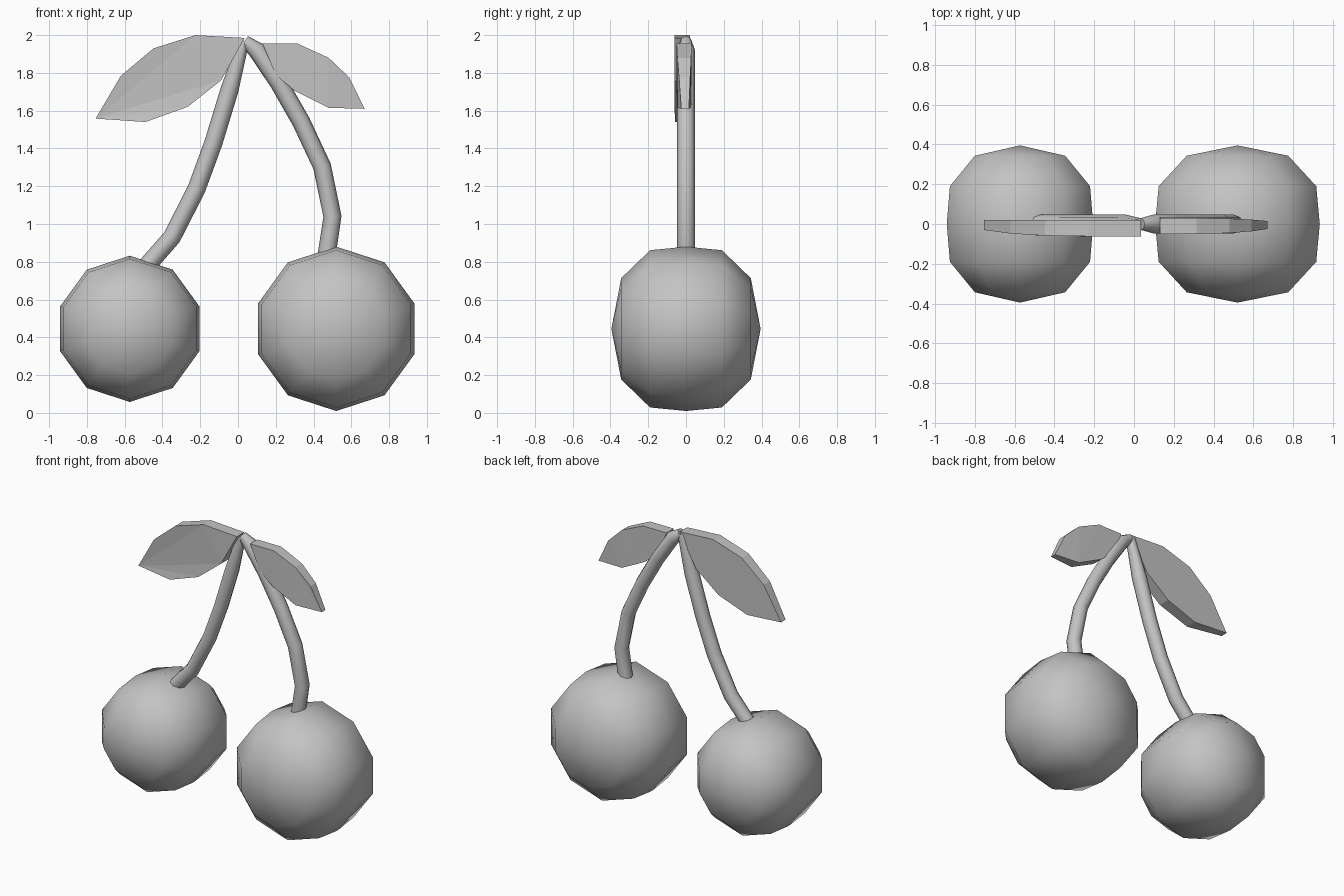
import bpy, bmesh, math
from mathutils import Vector

cube = bpy.data.objects.get("Cube")
if cube:
    bpy.data.objects.remove(cube, do_unlink=True)

grey = bpy.data.materials.new("plain_grey")
grey.use_nodes = True
colour = (0.55, 0.55, 0.55, 1)
grey.diffuse_color = colour
grey.node_tree.nodes["Principled BSDF"].inputs["Base Color"].default_value = colour

X, Y, Z = Vector((1, 0, 0)), Vector((0, 1, 0)), Vector((0, 0, 1))


def finish(name, bm, smooth):
    bmesh.ops.remove_doubles(bm, verts=bm.verts, dist=0.0005)
    bmesh.ops.recalc_face_normals(bm, faces=bm.faces)
    mesh = bpy.data.meshes.new(name)
    bm.to_mesh(mesh)
    bm.free()
    mesh.materials.append(grey)
    obj = bpy.data.objects.new(name, mesh)
    bpy.context.collection.objects.link(obj)
    if smooth:
        bpy.ops.object.select_all(action="DESELECT")
        obj.select_set(True)
        bpy.context.view_layer.objects.active = obj
        bpy.ops.object.shade_smooth_by_angle(angle=math.radians(50))
    return obj


def loft(name, rings, sides, caps):
    """Skin a row of rings, each given as centre, two axes and a radius."""
    bm = bmesh.new()
    rows = []
    for centre, u, v, r in rings:
        angles = [math.tau * i / sides for i in range(sides)]
        rows.append([bm.verts.new(centre + r * (math.cos(a) * u + math.sin(a) * v))
                     for a in angles])
    for a, b in zip(rows, rows[1:]):
        for i in range(sides):
            j = (i + 1) % sides
            bm.faces.new((a[i], a[j], b[j], b[i]))
    if caps:
        bm.faces.new(rows[0])
        bm.faces.new(rows[-1])
    return finish(name, bm, True)


def fruit(name, x, z, radius):
    # Ten-sided body turned around the front-to-back axis
    half = [(0.395, 0), (0.343, 0.617), (0.19, 0.957)]
    profile = half + [(0, 1)] + [(-y, r) for y, r in reversed(half)]
    loft(name, [(Vector((x, y, z)), Z, X, r * radius) for y, r in profile], 10, False)


def stem(name, path):
    points = [Vector((x, 0, z)) for x, z in path]
    rings = []
    for i, p in enumerate(points):
        along = (points[min(i + 1, len(points) - 1)] - points[max(i - 1, 0)]).normalized()
        rings.append((p, along.cross(Y), Y, 0.03 if i == 0 else 0.048))
    loft(name, rings, 8, True)


def leaf(name, outline, base, tip):
    """Flat slab whose thickness changes from the stem end to the tip."""
    bm = bmesh.new()
    xs = [abs(x) for x, z in outline]
    front, back = [], []
    for x, z in outline:
        t = (abs(x) - min(xs)) / (max(xs) - min(xs))
        t = t ** 4
        f, b = (base[k] + (tip[k] - base[k]) * t for k in (0, 1))
        front.append(bm.verts.new((x, f, z)))
        back.append(bm.verts.new((x, b, z)))
    bm.faces.new(front)
    bm.faces.new(back)
    n = len(outline)
    for i in range(n):
        j = (i + 1) % n
        bm.faces.new((front[i], front[j], back[j], back[i]))
    bmesh.ops.triangulate(bm, faces=[f for f in bm.faces if len(f.verts) > 4])
    finish(name, bm, False)


# Fruits
fruit("right_fruit", -0.573, 0.445, 0.387)
fruit("left_fruit", 0.52, 0.445, 0.435)

# Stems
stem("right_stem", [(0.03, 1.97), (-0.045, 1.71), (-0.13, 1.43), (-0.22, 1.185),
                    (-0.35, 0.93), (-0.49, 0.77)])
stem("left_stem", [(0.035, 1.97), (0.1, 1.92), (0.215, 1.75), (0.335, 1.54),
                   (0.445, 1.305), (0.5, 1.04), (0.47, 0.84)])

# Leaves
leaf("right_leaf", [(-0.754, 1.558), (-0.62, 1.785), (-0.447, 1.93), (-0.225, 2.0),
                    (0.035, 1.985), (-0.09, 1.76), (-0.267, 1.62), (-0.49, 1.54)],
     (-0.062, 0.02), (-0.03, 0.02))
leaf("left_leaf", [(0.13, 1.955), (0.315, 1.955), (0.48, 1.88), (0.59, 1.775),
                   (0.67, 1.61), (0.48, 1.615), (0.3, 1.705), (0.2, 1.79)],
     (-0.05, 0.03), (-0.025, 0.015))
